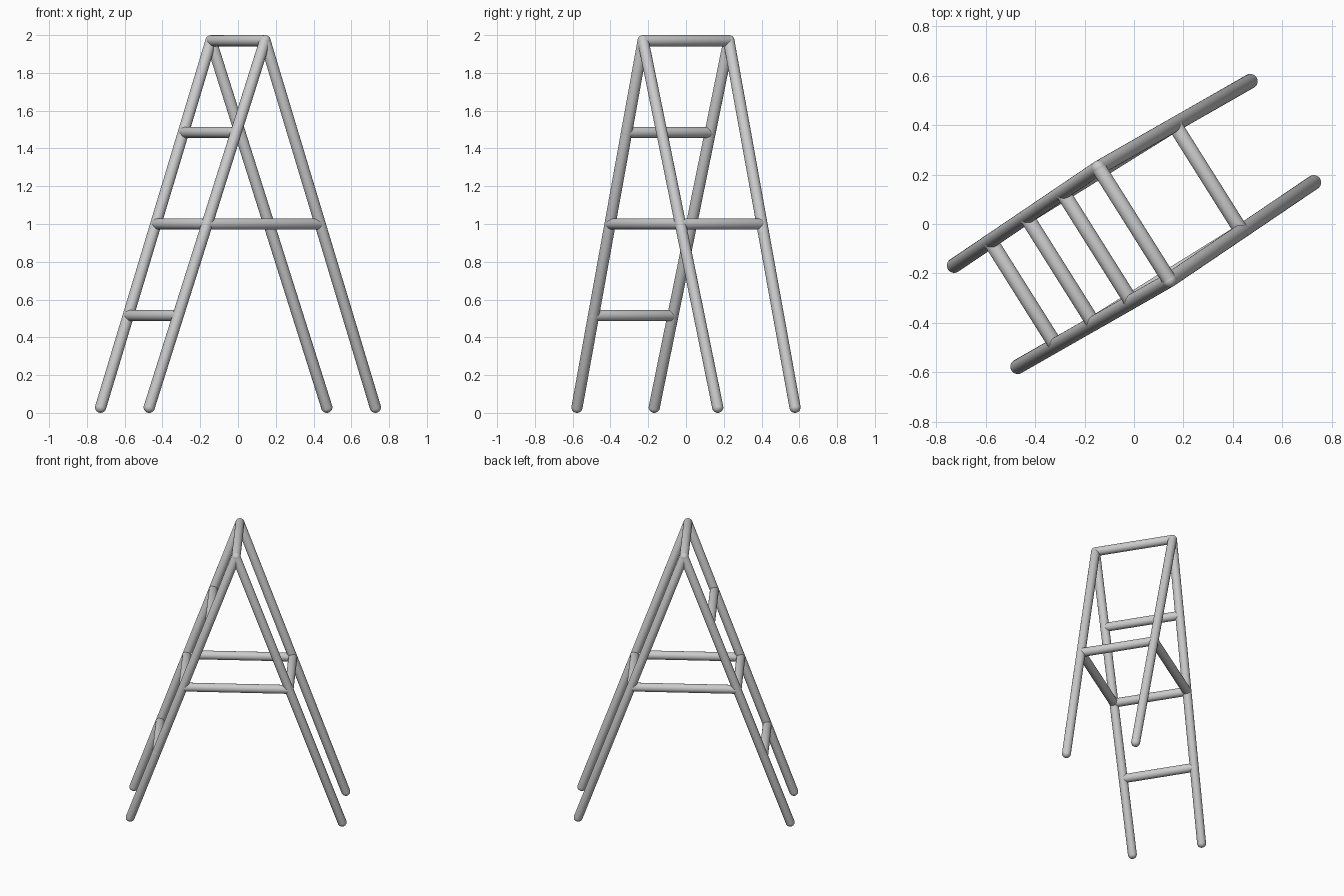
import bpy, bmesh
from mathutils import Vector, Matrix

if "Cube" in bpy.data.objects:
    bpy.data.objects.remove(bpy.data.objects["Cube"])

R = 0.03


def bar(name, a, b):
    """Round-ended bar whose end-cap centres sit at a and b."""
    a, b = Vector(a), Vector(b)
    d = b - a
    bm = bmesh.new()
    # odd ring count: the band across the equator becomes the straight tube
    bmesh.ops.create_uvsphere(bm, u_segments=24, v_segments=11, radius=R)
    for v in bm.verts:
        if v.co.z > 0:
            v.co.z += d.length
    rot = d.to_track_quat('Z', 'Y').to_matrix().to_4x4()
    bm.transform(Matrix.Translation(a) @ rot)
    for f in bm.faces:
        f.smooth = True
    me = bpy.data.meshes.new(name)
    bm.to_mesh(me)
    bm.free()
    ob = bpy.data.objects.new(name, me)
    bpy.context.collection.objects.link(ob)
    return ob


# Top corners and feet; the two sides are half-turn copies of each other
top_l, top_r = Vector((-0.143, 0.227, 2 - R)), Vector((0.143, -0.227, 2 - R))
climb_l = (Vector((-0.727, -0.168, R)), top_l)
climb_r = (Vector((-0.47, -0.577, R)), top_r)
rear_l = (Vector((0.47, 0.577, R)), top_l)
rear_r = (Vector((0.727, 0.168, R)), top_r)


def at(leg, t):
    return leg[0].lerp(leg[1], t)


# Legs
for name, leg in (("climbing_leg_left", climb_l), ("climbing_leg_right", climb_r),
                  ("rear_leg_left", rear_l), ("rear_leg_right", rear_r)):
    bar(name, *leg)

# Rungs on the climbing side, plus the top bar
for i, t in enumerate((0.25, 0.5, 0.75)):
    bar(f"rung_{i + 1}", at(climb_l, t), at(climb_r, t))
bar("top_bar", top_l, top_r)

# Rear crossbar and the two side spreaders
bar("rear_crossbar", at(rear_l, 0.5), at(rear_r, 0.5))
bar("spreader_left", at(climb_l, 0.5), at(rear_l, 0.5))
bar("spreader_right", at(climb_r, 0.5), at(rear_r, 0.5))
